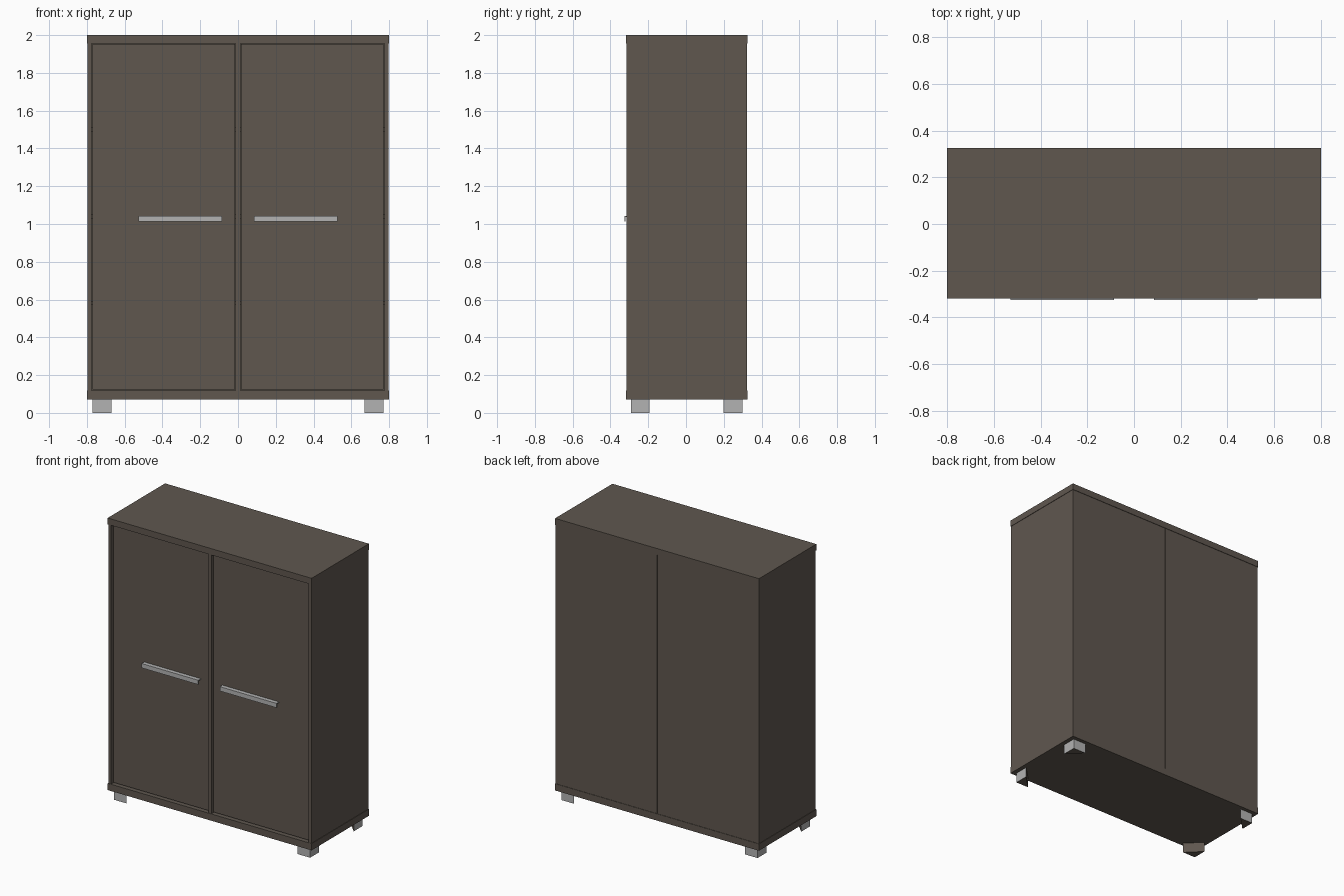
import bpy
import bmesh

cube = bpy.data.objects.get("Cube")
if cube:
    bpy.data.objects.remove(cube, do_unlink=True)


def material(name, rgb):
    m = bpy.data.materials.new(name)
    m.use_nodes = True
    m.diffuse_color = (*rgb, 1)
    m.node_tree.nodes["Principled BSDF"].inputs["Base Color"].default_value = (*rgb, 1)
    return m


wood = material("dark_brown_wood", (0.115, 0.095, 0.078))
metal = material("brushed_metal", (0.45, 0.45, 0.45))


def finish(name, bm, *mats):
    bmesh.ops.recalc_face_normals(bm, faces=bm.faces)
    me = bpy.data.meshes.new(name)
    bm.to_mesh(me)
    bm.free()
    for m in mats:
        me.materials.append(m)
    ob = bpy.data.objects.new(name, me)
    bpy.context.collection.objects.link(ob)
    return ob


def box(name, x, y, z, mat=wood):
    """Box from (min, max) ranges on each axis."""
    bm = bmesh.new()
    bmesh.ops.create_cube(bm, size=1)
    for v in bm.verts:
        v.co = [r[0] if c < 0 else r[1] for c, r in zip(v.co, (x, y, z))]
    return finish(name, bm, mat)


def prism(points, offset):
    """Closed polygon extruded along an offset."""
    bm = bmesh.new()
    face = bm.faces.new([bm.verts.new(p) for p in points])
    moved = bmesh.ops.extrude_face_region(bm, geom=[face])["geom"]
    verts = [g for g in moved if isinstance(g, bmesh.types.BMVert)]
    bmesh.ops.translate(bm, vec=offset, verts=verts)
    bmesh.ops.recalc_face_normals(bm, faces=bm.faces)
    return bm


front, back = -0.318, 0.325
low, high = 0.118, 1.955

# Carcass
box("top_board", (-0.8, 0.8), (front, back), (high, 2))
box("bottom_board", (-0.8, 0.8), (front, back), (0.07, low))
box("centre_divider", (-0.012, 0.012), (front + 0.002, 0.31), (low, high))

for side, s in (("left", 1), ("right", -1)):
    def span(a, b):
        return tuple(sorted((s * a, s * b)))

    box(side + "_side_panel", span(0.775, 0.797), (front + 0.002, 0.322), (low, high))
    box(side + "_back_panel", span(0.001, 0.775), (0.31, 0.322), (low, high))
    box(side + "_door", span(0.016, 0.771), (-0.296, -0.276), (low + 0.006, high - 0.003))
    for i, z in enumerate((0.58, 1.04, 1.5)):
        box(f"{side}_shelf_{i + 1}", span(0.012, 0.775), (-0.26, 0.31), (z - 0.01, z + 0.01))

    # Hooked strip handle: ledge with a downturned lip
    profile = [(-0.296, 1.043), (-0.325, 1.043), (-0.325, 1.012),
               (-0.319, 1.012), (-0.319, 1.036), (-0.296, 1.036)]
    bm = prism([(s * 0.085, y, z) for y, z in profile], (s * 0.443, 0, 0))
    finish(side + "_handle", bm, metal)

    # Triangular corner feet with metal outer faces
    for end, t in (("front", -1), ("back", 1)):
        x, y = s * 0.77, t * 0.295 + 0.003
        bm = prism([(x, y, 0), (x - s * 0.1, y, 0), (x, y - t * 0.1, 0)], (0, 0, 0.07))
        for f in bm.faces:
            outer = max(abs(f.normal.x), abs(f.normal.y)) > 0.9
            f.material_index = 1 if outer else 0
        finish(f"{end}_{side}_foot", bm, wood, metal)
